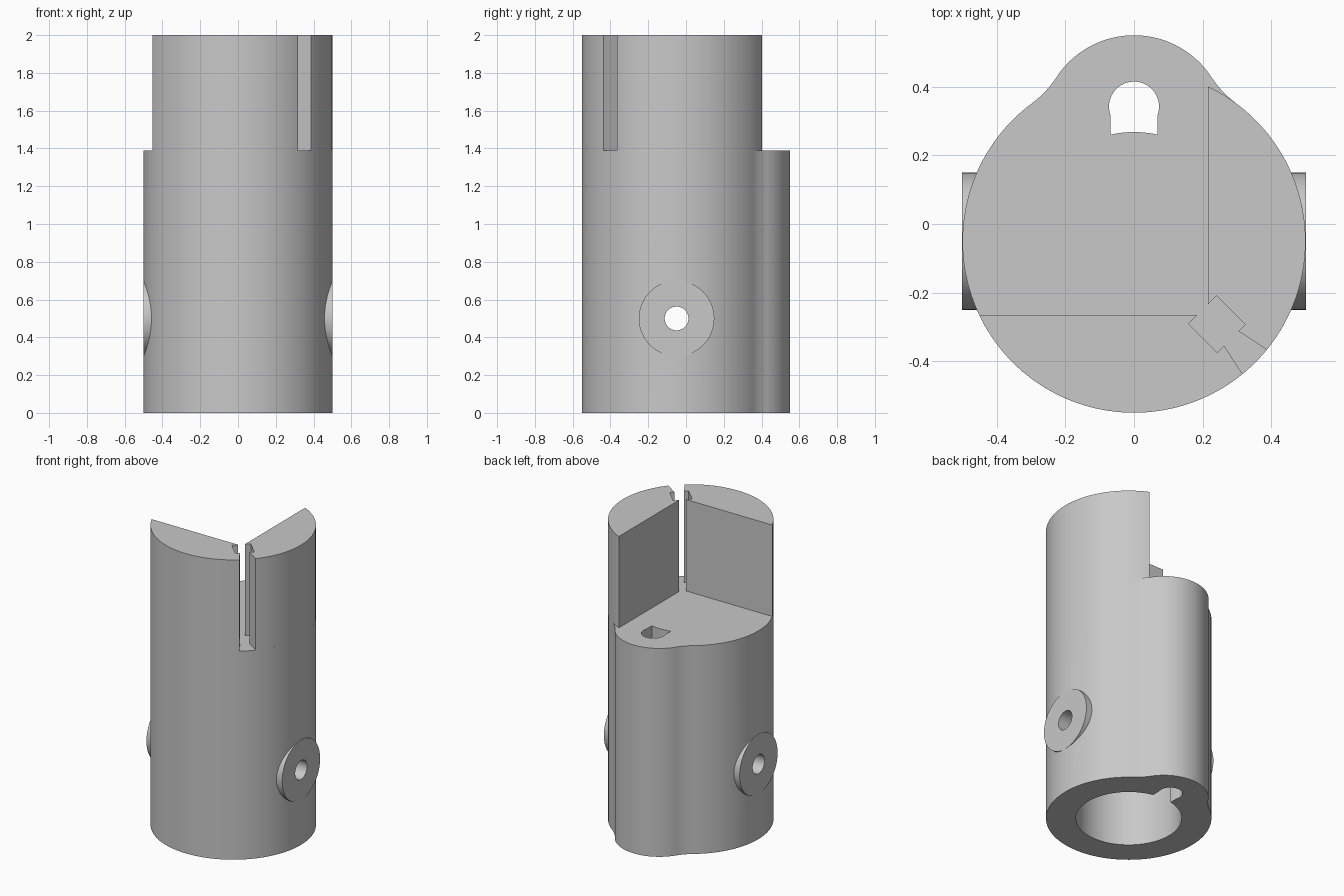
import bpy
import bmesh
from math import sin, cos, asin, acos, atan2, sqrt, pi, radians
from mathutils import Matrix

cube = bpy.data.objects.get("Cube")
if cube:
    bpy.data.objects.remove(cube, do_unlink=True)

CY = -0.05       # y of the main axis
R = 0.5          # main radius
BORE = 0.32      # bore radius
STEP = 1.39      # height of the shoulder
TOP = 2.0

grey = bpy.data.materials.new("plain grey")
grey.use_nodes = True
grey.diffuse_color = (0.58, 0.58, 0.58, 1)
grey.node_tree.nodes["Principled BSDF"].inputs["Base Color"].default_value = (0.58, 0.58, 0.58, 1)


def arc(cx, cy, r, a0, a1, n):
    return [(cx + r * cos(a0 + (a1 - a0) * i / n), cy + r * sin(a0 + (a1 - a0) * i / n))
            for i in range(n + 1)]


def prism(name, points, z0, z1):
    """Extrude a closed 2D profile from z0 to z1."""
    bm = bmesh.new()
    face = bm.faces.new([bm.verts.new((x, y, z0)) for x, y in points])
    top = bmesh.ops.extrude_face_region(bm, geom=[face])["geom"]
    bmesh.ops.translate(bm, vec=(0, 0, z1 - z0),
                        verts=[v for v in top if isinstance(v, bmesh.types.BMVert)])
    bmesh.ops.recalc_face_normals(bm, faces=bm.faces)
    mesh = bpy.data.meshes.new(name)
    bm.to_mesh(mesh)
    bm.free()
    mesh.materials.append(grey)
    obj = bpy.data.objects.new(name, mesh)
    bpy.context.collection.objects.link(obj)
    return obj


def cross_cylinder(name, r, half):
    """Cylinder along x through the main axis at the boss height."""
    obj = prism(name, arc(0, 0, r, 0, 2 * pi, 64)[:-1], -half, half)
    obj.data.transform(Matrix.Translation((0, CY, 0.5)) @ Matrix.Rotation(pi / 2, 4, "Y"))
    return obj


def activate(obj):
    bpy.ops.object.select_all(action="DESELECT")
    obj.select_set(True)
    bpy.context.view_layer.objects.active = obj


def combine(obj, tool, operation):
    mod = obj.modifiers.new(tool.name, "BOOLEAN")
    mod.operation = operation
    mod.solver = "EXACT"
    mod.object = tool
    activate(obj)
    bpy.ops.object.modifier_apply(modifier=mod.name)
    bpy.data.objects.remove(tool, do_unlink=True)


# Body outline: main circle, filleted into a smaller lobe at the back
lobe_y, lobe_r, fillet = 0.28, 0.27, 0.3
d = lobe_y - CY
up = (d * d + (R + fillet) ** 2 - (lobe_r + fillet) ** 2) / (2 * d)
fx = sqrt((R + fillet) ** 2 - up * up)
a_main = atan2(up, fx)
a_lobe = atan2(up - d, fx)
outline = arc(0, CY, R, -pi - a_main, a_main, 128)
outline += arc(fx, CY + up, fillet, a_main + pi, a_lobe + pi, 12)[1:]
outline += arc(0, lobe_y, lobe_r, a_lobe, pi - a_lobe, 48)[1:]
outline += arc(-fx, CY + up, fillet, -a_lobe, -a_main, 12)[1:-1]
body = prism("body", outline, 0, STEP)

# Side bosses, bore, cross hole and keyway
combine(body, cross_cylinder("side_bosses", 0.2, 0.501), "UNION")
combine(body, prism("bore", arc(0, CY, BORE, 0, 2 * pi, 96)[:-1], -0.1, 1.19), "DIFFERENCE")
combine(body, cross_cylinder("cross_hole", 0.063, 0.7), "DIFFERENCE")
inner = BORE - 0.002
half = asin(0.069 / inner)
keyway = arc(0, 0.342, 0.073, -0.33, pi + 0.33, 32)
keyway += arc(0, CY, inner, pi / 2 + half, pi / 2 - half, 10)
combine(body, prism("keyway", keyway, -0.1, STEP + 0.1), "DIFFERENCE")

# Upright walls on the shoulder, with a flared T slot between them
wall_x = 0.215
e = 1 / sqrt(2)


def diagonal(out, side):
    return ((out + side) * e, CY + (side - out) * e)


T_BACK, T_FRONT, T_HALF, NECK, MOUTH = 0.283, 0.401, 0.058, 0.03, 0.05
wall = [(wall_x, CY + sqrt(R * R - wall_x ** 2)),
        (wall_x, CY + wall_x - T_BACK / e),
        diagonal(T_BACK, T_HALF), diagonal(T_FRONT, T_HALF), diagonal(T_FRONT, NECK)]
# Where the back of the T meets the flat wall
wall[1] = (wall_x, CY + wall_x - T_BACK * sqrt(2))
wall += arc(0, CY, R, asin(MOUTH / R) - radians(45), acos(wall_x / R), 48)[:-1]
walls = [prism("left_wall", wall, STEP, TOP),
         prism("front_wall", [(CY - y, CY - x) for x, y in wall], STEP, TOP)]

for obj in [body] + walls:
    activate(obj)
    bpy.ops.object.shade_smooth_by_angle(angle=radians(25))
